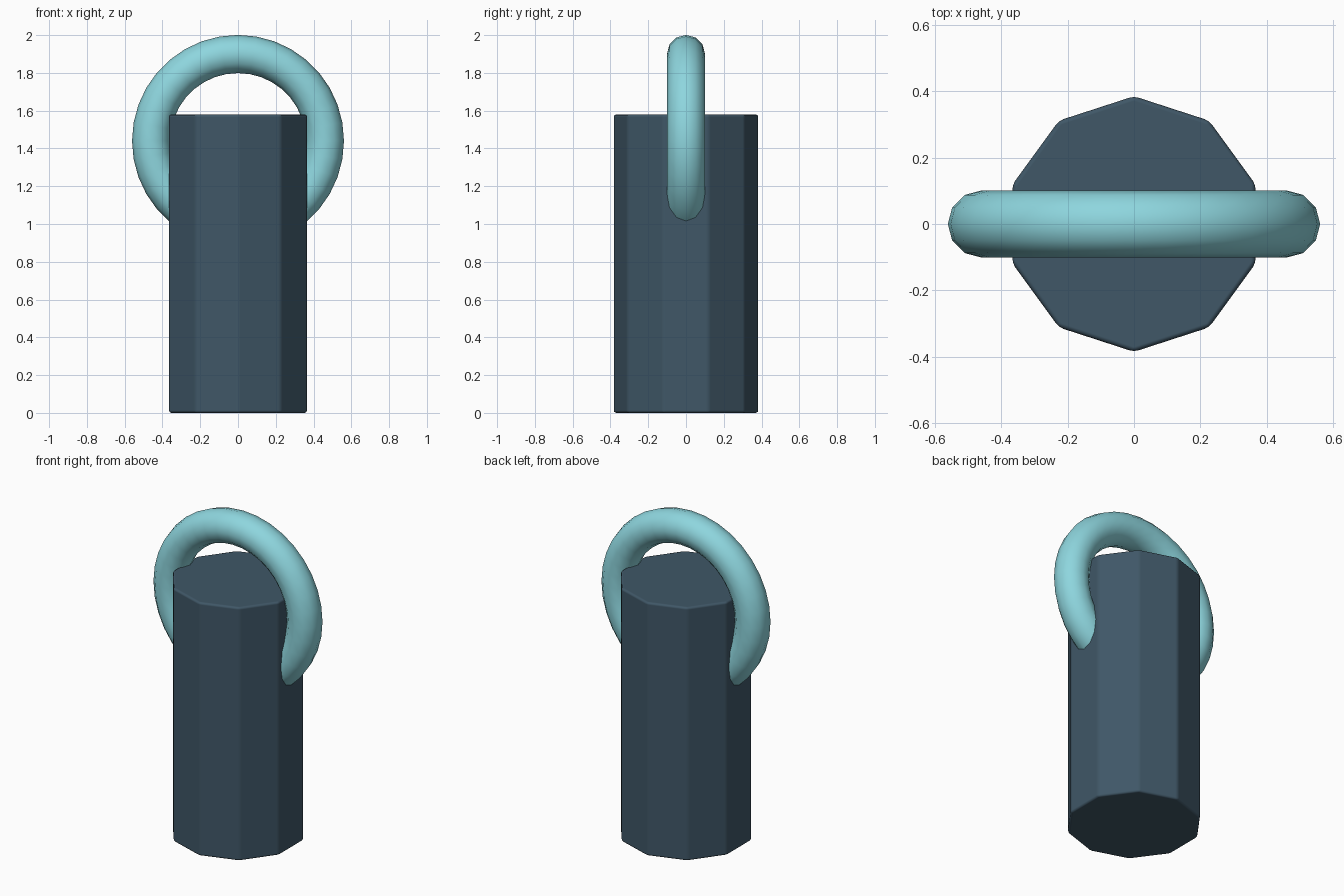
import bpy
import math

cube = bpy.data.objects.get("Cube")
if cube:
    bpy.data.objects.remove(cube, do_unlink=True)


def make_material(name, color):
    mat = bpy.data.materials.new(name)
    mat.use_nodes = True
    mat.diffuse_color = color
    bsdf = next(n for n in mat.node_tree.nodes if n.type == "BSDF_PRINCIPLED")
    bsdf.inputs["Base Color"].default_value = color
    return mat


def finish(name, mat):
    obj = bpy.context.object
    obj.name = name
    obj.data.name = name
    obj.data.materials.append(mat)
    return obj


slate = make_material("dark slate blue", (0.05, 0.095, 0.135, 1))
cyan = make_material("pale cyan", (0.27, 0.67, 0.73, 1))

# Ten-sided body with softened edges, one corner facing the front
height = 1.58
bpy.ops.mesh.primitive_cylinder_add(
    vertices=10, radius=0.385, depth=height, location=(0, 0, height / 2))
body = finish("body", slate)
bevel = body.modifiers.new("soft_edges", "BEVEL")
bevel.width = 0.014
bevel.segments = 2
bevel.limit_method = "ANGLE"
bevel.angle_limit = math.radians(30)
bevel.harden_normals = True
bpy.ops.object.shade_smooth()

# Upright ring passing through the top of the body
bpy.ops.mesh.primitive_torus_add(
    major_segments=36, minor_segments=12, major_radius=0.46, minor_radius=0.101,
    location=(0, 0, 1.44), rotation=(math.pi / 2, 0, 0))
ring = finish("ring", cyan)
bpy.ops.object.shade_smooth()
